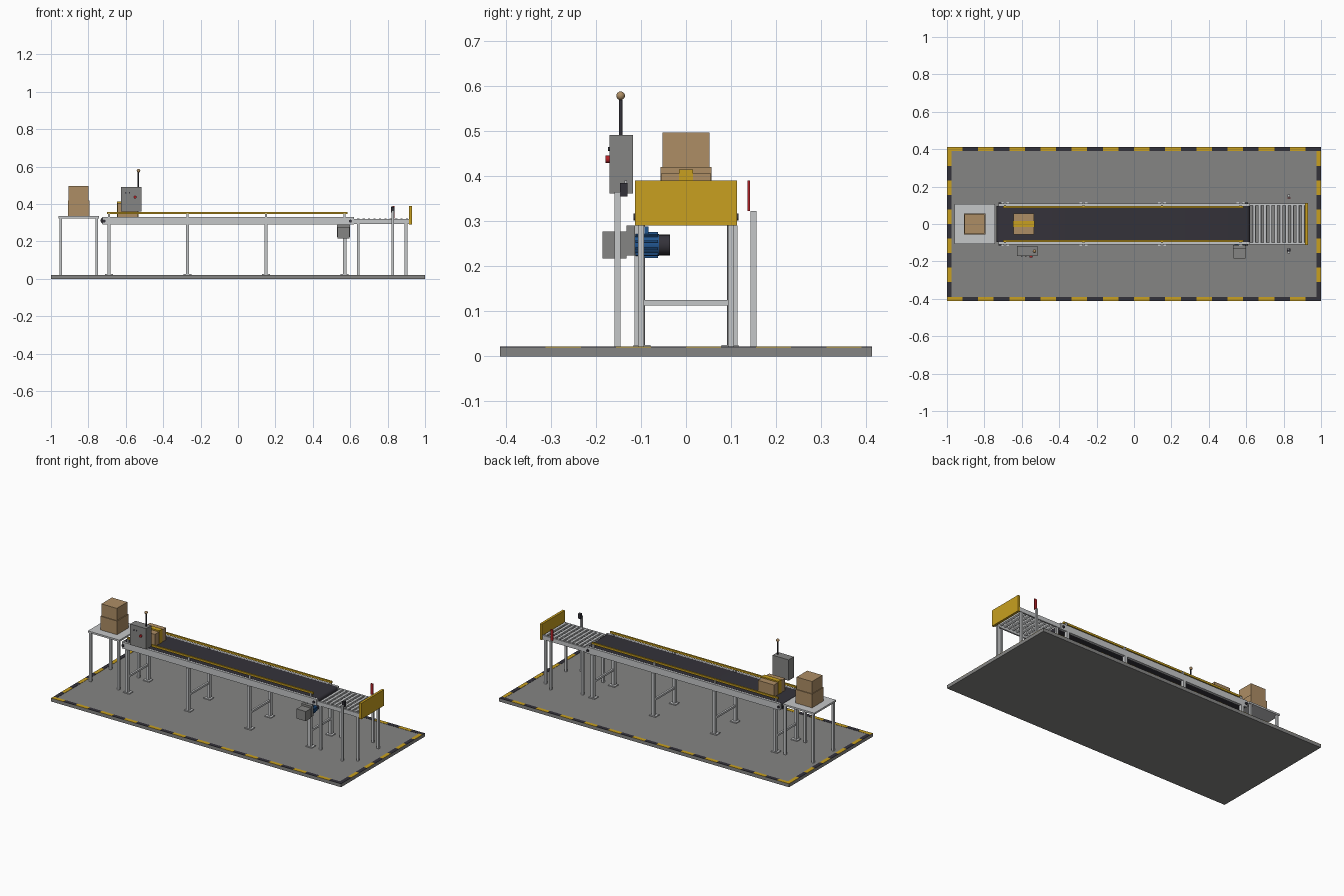
import bpy
import math

cube = bpy.data.objects.get("Cube")
if cube:
    bpy.data.objects.remove(cube, do_unlink=True)


def material(name, rgb):
    m = bpy.data.materials.new(name)
    m.use_nodes = True
    m.diffuse_color = (*rgb, 1)
    m.node_tree.nodes["Principled BSDF"].inputs["Base Color"].default_value = (*rgb, 1)
    return m


GREY = material("mid grey", (0.235, 0.235, 0.23))
STEEL = material("light steel", (0.56, 0.57, 0.58))
DARK = material("charcoal", (0.034, 0.032, 0.042))
YELLOW = material("safety yellow", (0.58, 0.35, 0.014))
CARD = material("cardboard", (0.42, 0.27, 0.13))
RED = material("red", (0.45, 0.015, 0.02))
BLUE = material("motor blue", (0.015, 0.09, 0.27))


def box(name, x, y, z, mat):
    """Box from (min, max) ranges on each axis."""
    mid = [(a + b) / 2 for a, b in (x, y, z)]
    bpy.ops.mesh.primitive_cube_add(size=1, location=mid)
    o = bpy.context.object
    o.name = name
    for v in o.data.vertices:
        for i, (a, b) in enumerate((x, y, z)):
            v.co[i] *= b - a
    o.data.materials.append(mat)
    return o


def rod(name, centre, radius, length, axis, mat, sides=16):
    turn = {"x": (0, math.pi / 2, 0), "y": (math.pi / 2, 0, 0), "z": (0, 0, 0)}[axis]
    bpy.ops.mesh.primitive_cylinder_add(vertices=sides, radius=radius, depth=length,
                                        location=centre, rotation=turn)
    o = bpy.context.object
    o.name = name
    o.data.materials.append(mat)
    bpy.ops.object.shade_smooth_by_angle()
    return o


def around(c, half):
    return (c - half, c + half)


# Floor slab with hazard border
FLOOR = 0.02
W, D, EDGE = 1.0, 0.413, 0.024
box("floor_slab", (-W, W), (-D, D), (0, FLOOR), GREY)
PAINT = (FLOOR, FLOOR + 0.0015)
colours = (YELLOW, DARK)
tiles = 24
step = 2 * W / tiles
for i in range(tiles):
    x0 = -W + i * step
    for side in (-1, 1):
        y = sorted((side * D, side * (D - EDGE)))
        box("floor_stripe_long", (x0, x0 + step), y, PAINT, colours[i % 2])
tiles = 10
step = 2 * (D - EDGE) / tiles
for i in range(tiles):
    y0 = -D + EDGE + i * step
    for side in (-1, 1):
        x = sorted((side * W, side * (W - EDGE)))
        box("floor_stripe_short", x, (y0, y0 + step), PAINT, colours[(i + 1) % 2])

# Belt loop: straight runs joined by half-round ends
X0, X1, ZB, RB, HALF = -0.735, 0.62, 0.312, 0.019, 0.096
outline = []
for cx, start in ((X1 - RB, -90), (X0 + RB, 90)):
    for k in range(9):
        a = math.radians(start + k * 22.5)
        outline.append((cx + RB * math.cos(a), ZB + RB * math.sin(a)))
n = len(outline)
verts = [(x, s * HALF, z) for s in (-1, 1) for x, z in outline]
faces = [(i, (i + 1) % n, n + (i + 1) % n, n + i) for i in range(n)]
faces += [tuple(reversed(range(n))), tuple(range(n, 2 * n))]
mesh = bpy.data.meshes.new("belt")
mesh.from_pydata(verts, [], [tuple(reversed(f)) for f in faces])
mesh.materials.append(DARK)
belt = bpy.data.objects.new("belt", mesh)
bpy.context.collection.objects.link(belt)
bpy.context.view_layer.objects.active = belt
bpy.ops.object.select_all(action="DESELECT")
belt.select_set(True)
bpy.ops.object.mode_set(mode="EDIT")
bpy.ops.mesh.select_all(action="SELECT")
bpy.ops.mesh.normals_make_consistent(inside=False)
bpy.ops.object.mode_set(mode="OBJECT")
bpy.ops.object.shade_smooth_by_angle()

# Conveyor frame rails, guards, bearings and H-shaped supports
supports = (-0.69, -0.27, 0.15, 0.57)
for s in (-1, 1):
    box("conveyor_rail", (-0.725, 0.62), sorted((s * 0.096, s * 0.11)), (0.29, 0.33), STEEL)
    box("guard_rail", (-0.70, 0.585), around(s * 0.09, 0.005), (0.346, 0.358), YELLOW)
    for x in supports:
        box("guard_bracket", around(x, 0.006), around(s * 0.097, 0.005), (0.33, 0.35), STEEL)
        box("support_leg", around(x, 0.009), around(s * 0.103, 0.011), (FLOOR, 0.29), STEEL)
        box("foot_plate", around(x, 0.022), around(s * 0.098, 0.019), (FLOOR, 0.025), STEEL)
    for x in (X0 + RB, X1 - RB):
        rod("drum_bearing", (x, s * 0.112, 0.309), 0.008, 0.008, "y", DARK)
for x in supports:
    box("support_crossbar", around(x, 0.006), (-0.093, 0.093), (0.113, 0.125), STEEL)

# Infeed table
box("table_top", (-0.96, -0.742), (-0.108, 0.108), (0.324, 0.335), STEEL)
for x in (-0.948, -0.755):
    for y in (-0.098, 0.098):
        box("table_leg", around(x, 0.007), around(y, 0.007), (FLOOR, 0.324), STEEL)

# Outfeed roller bed
for s in (-1, 1):
    box("roller_rail", (0.62, 0.92), around(s * 0.104, 0.005), (0.294, 0.32), STEEL)
    for x in (0.642, 0.898):
        box("roller_leg", around(x, 0.007), around(s * 0.1, 0.007), (FLOOR, 0.296), STEEL)
for i in range(10):
    rod("roller", (0.643 + i * 0.029, 0, 0.315), 0.009, 0.2, "y", STEEL, 12)
box("end_stop", (0.915, 0.93), (-0.113, 0.113), (0.29, 0.39), YELLOW)

# Stacked cartons and strapped parcel
box("carton_lower", (-0.91, -0.795), (-0.057, 0.057), (0.335, 0.42), CARD)
box("carton_upper", (-0.906, -0.8), (-0.052, 0.052), (0.42, 0.496), CARD)
box("parcel", (-0.645, -0.535), (-0.055, 0.055), (0.331, 0.406), CARD)
box("parcel_strap_top", (-0.648, -0.532), (-0.015, 0.015), (0.406, 0.414), YELLOW)
for x in ((-0.648, -0.645), (-0.535, -0.532)):
    box("parcel_strap_end", x, (-0.015, 0.015), (0.332, 0.406), YELLOW)

# Drive: gearbox, flange, motor and fan cover
box("gearbox", (0.533, 0.597), (-0.185, -0.132), (0.217, 0.277), GREY)
box("gearbox_flange", (0.53, 0.6), (-0.132, -0.113), (0.224, 0.29), GREY)
rod("motor_body", (0.565, -0.087, 0.247), 0.024, 0.054, "y", BLUE, 20)
for k in range(10):
    fin = box("motor_fin", (-0.002, 0.002), (-0.025, 0.025), (0.022, 0.029), BLUE)
    a = k * math.tau / 10
    fin.location = (0.565 + 0.0255 * math.sin(a), -0.087, 0.247 + 0.0255 * math.cos(a))
    fin.rotation_euler.y = a
box("terminal_box", (0.553, 0.577), (-0.103, -0.083), (0.268, 0.288), BLUE)
rod("fan_cover", (0.565, -0.048, 0.247), 0.023, 0.024, "y", DARK, 20)

# Control cabinet with stop button and signal mast
box("control_cabinet", (-0.625, -0.515), (-0.17, -0.118), (0.361, 0.491), GREY)
rod("stop_button", (-0.55, -0.174, 0.437), 0.008, 0.009, "y", RED)
for x in (-0.6, -0.58):
    rod("push_button", (x, -0.171, 0.46), 0.004, 0.004, "y", DARK, 12)
rod("signal_mast", (-0.532, -0.145, 0.53), 0.004, 0.078, "z", DARK, 12)
bpy.ops.mesh.primitive_uv_sphere_add(segments=16, ring_count=10, radius=0.0095,
                                     location=(-0.532, -0.145, 0.578))
lamp = bpy.context.object
lamp.name = "signal_lamp"
lamp.data.materials.append(CARD)
bpy.ops.object.shade_smooth_by_angle()

# Photo-eye pair beside the roller bed
box("sensor_post", around(0.828, 0.006), around(-0.152, 0.0065), (FLOOR, 0.365), STEEL)
box("sensor_head", around(0.828, 0.009), around(-0.138, 0.008), (0.354, 0.385), DARK)
box("sensor_lamp", around(0.825, 0.003), around(-0.134, 0.003), (0.385, 0.39), STEEL)
box("reflector_post", around(0.828, 0.006), around(0.15, 0.0065), (FLOOR, 0.322), STEEL)
box("reflector", around(0.828, 0.008), around(0.139, 0.003), (0.322, 0.39), RED)
